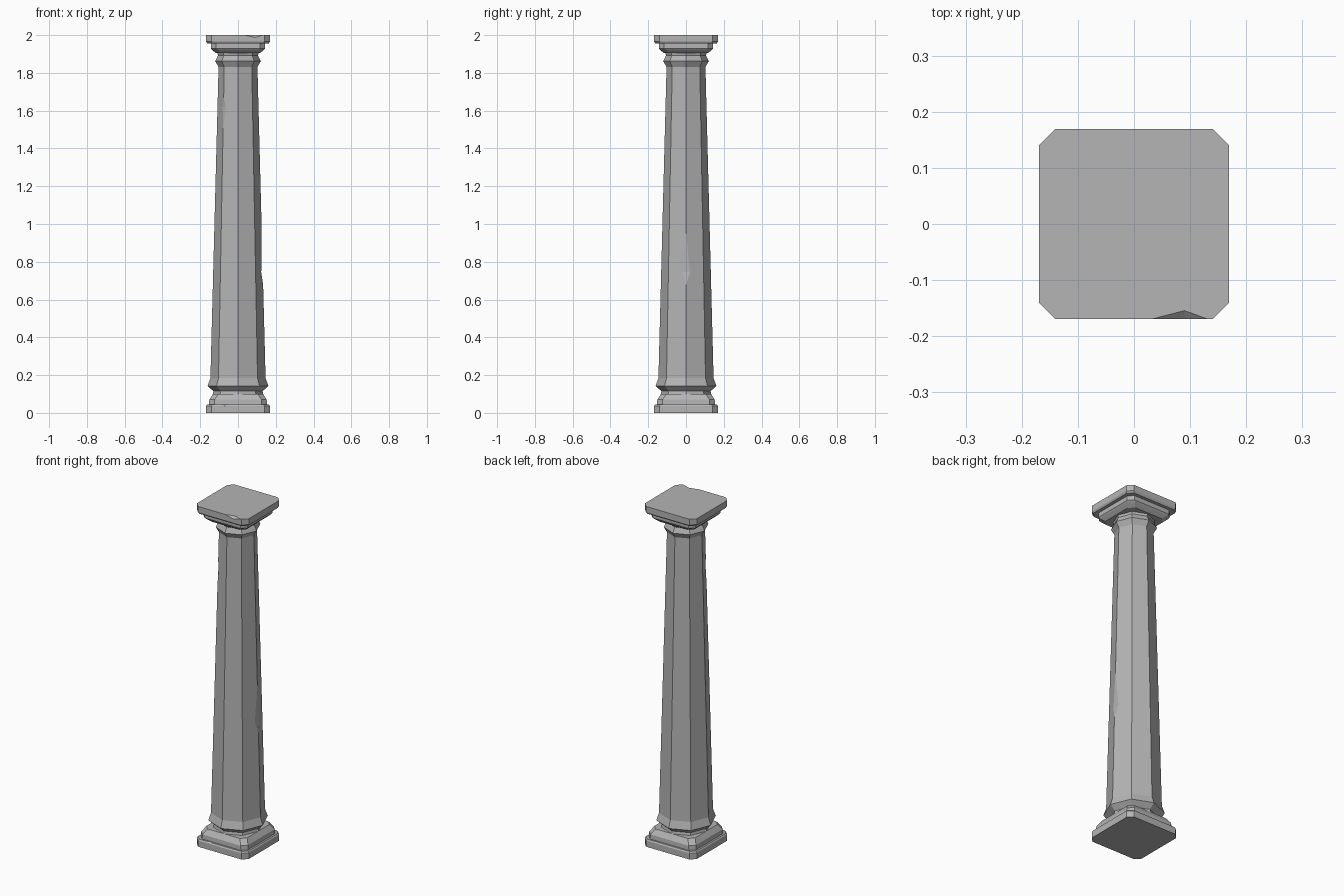
import bpy, bmesh
from math import sin, cos, radians
from mathutils import Matrix

cube = bpy.data.objects.get("Cube")
if cube:
    bpy.data.objects.remove(cube, do_unlink=True)

stone = bpy.data.materials.new("grey stone")
stone.use_nodes = True
GREY = (0.46, 0.46, 0.46, 1)
stone.diffuse_color = GREY
stone.node_tree.nodes["Principled BSDF"].inputs["Base Color"].default_value = GREY


def octagon(r):
    return [(r * cos(radians(a)), r * sin(radians(a))) for a in range(0, 360, 45)]


def clipped_square(h):
    c = h - 0.028
    return [(h, -c), (h, c), (c, h), (-c, h), (-h, c), (-h, -c), (-c, -h), (c, -h)]


def make_object(name, bm):
    bmesh.ops.recalc_face_normals(bm, faces=bm.faces)
    mesh = bpy.data.meshes.new(name)
    bm.to_mesh(mesh)
    bm.free()
    mesh.materials.append(stone)
    obj = bpy.data.objects.new(name, mesh)
    bpy.context.collection.objects.link(obj)
    return obj


def loft(name, outline, profile):
    """Stack one outline along (height, radius) pairs and cap both ends."""
    bm = bmesh.new()
    rings = [[bm.verts.new((x, y, z)) for x, y in outline(r)] for z, r in profile]
    for low, high in zip(rings, rings[1:]):
        for i in range(8):
            j = (i + 1) % 8
            bm.faces.new((low[i], low[j], high[j], high[i]))
    bm.faces.new(rings[0][::-1])
    bm.faces.new(rings[-1])
    return make_object(name, bm)


def chip(target, points, turn=0):
    """Break a piece off the target with a hidden convex cutter."""
    bm = bmesh.new()
    for p in points:
        bm.verts.new(p)
    bmesh.ops.convex_hull(bm, input=bm.verts)
    bm.transform(Matrix.Rotation(radians(turn), 4, 'Z'))
    cutter = make_object(target.name + "_chip_cutter", bm)
    cutter.hide_render = True
    cutter.hide_viewport = True
    cutter.display_type = 'WIRE'
    mod = target.modifiers.new("chip", 'BOOLEAN')
    mod.operation = 'DIFFERENCE'
    mod.solver = 'EXACT'
    mod.object = cutter


def edge_chip(target, turn, low, deep, high, r_low, r_deep, r_high):
    """Wear down one vertical edge of the shaft."""
    pts = [(r, y, z) for z, r in ((low, r_low), (deep, r_deep), (high, r_high))
           for y in (-0.05, 0.05)]
    chip(target, pts + [(0.2, y, z) for z in (low, high) for y in (-0.05, 0.05)], turn)


# Square base
plinth = loft("plinth", clipped_square, [(0, 0.169), (0.036, 0.169), (0.044, 0.164)])
loft("base_step", clipped_square,
     [(0.04, 0.154), (0.07, 0.152), (0.088, 0.14), (0.1, 0.132)])

# Tapered eight-sided shaft with flared foot and collar
shaft = loft("shaft", octagon,
             [(0.09, 0.136), (0.115, 0.13), (0.142, 0.161), (0.185, 0.146),
              (1.832, 0.103), (1.862, 0.121), (1.892, 0.106), (1.915, 0.112)])

# Square capital
loft("capital_step", clipped_square,
     [(1.905, 0.118), (1.922, 0.137), (1.93, 0.144), (1.96, 0.144)])
abacus = loft("abacus", clipped_square, [(1.956, 0.163), (1.966, 0.169), (2, 0.169)])

# Worn spots
edge_chip(shaft, 0, 0.67, 0.745, 0.98, 0.134, 0.123, 0.126)
edge_chip(shaft, 225, 1.48, 1.62, 1.68, 0.113, 0.104, 0.108)
chip(abacus, [(0.02, -0.17, 2.002), (0.14, -0.17, 2.002), (0.09, -0.152, 2.002),
              (0.09, -0.171, 1.986)])
chip(plinth, [(-0.11, -0.17, 0.044), (-0.03, -0.17, 0.044), (-0.07, -0.155, 0.046),
              (-0.07, -0.172, 0.034), (-0.07, -0.172, 0.05)])
